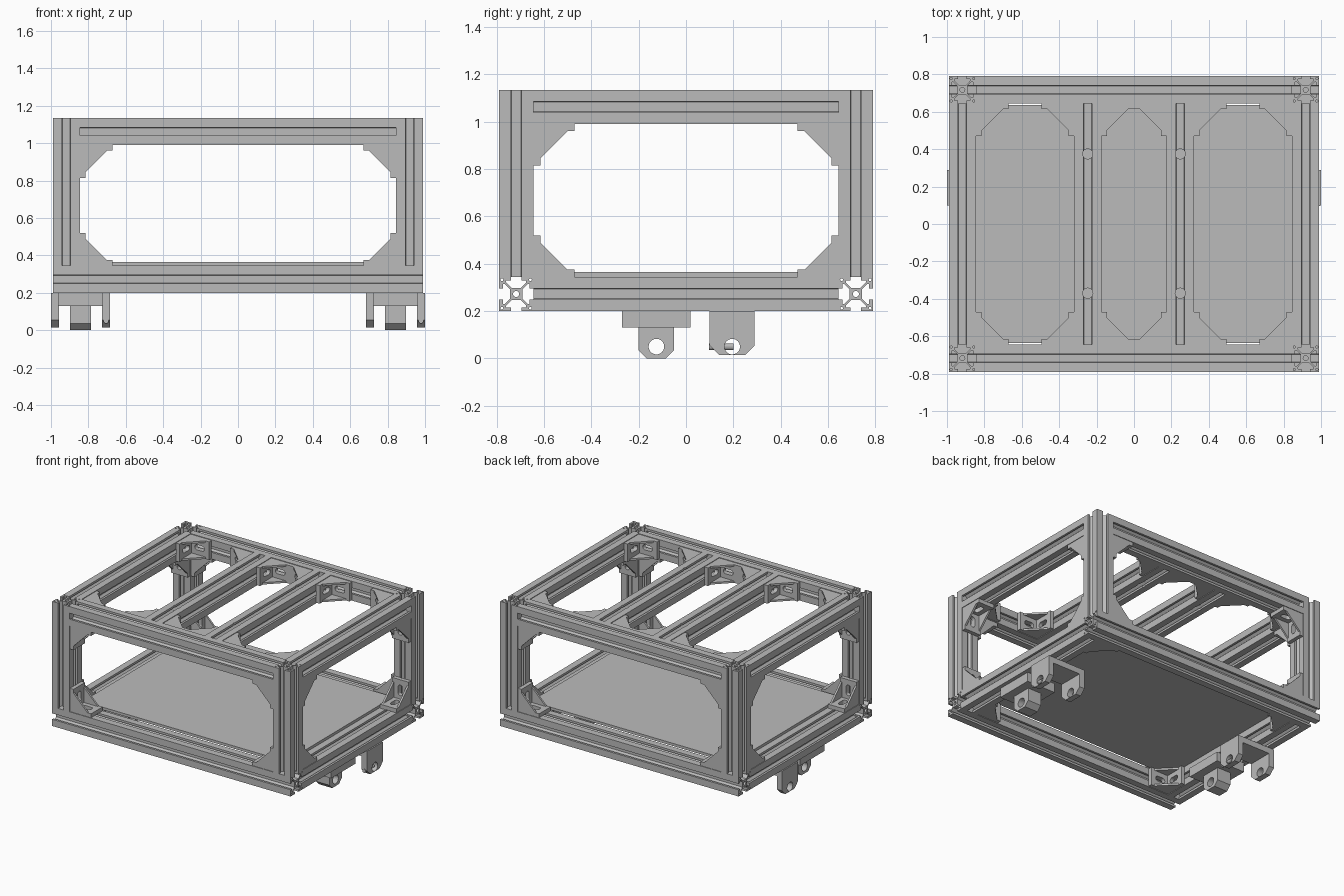
import bpy
import bmesh
from math import sin, cos, pi
from mathutils import Matrix, Vector

old = bpy.data.objects.get("Cube")
if old:
    bpy.data.objects.remove(old, do_unlink=True)

grey = bpy.data.materials.new("aluminium_grey")
grey.use_nodes = True
colour = (0.5, 0.5, 0.5, 1)
grey.diffuse_color = colour
grey.node_tree.nodes["Principled BSDF"].inputs["Base Color"].default_value = colour

X, Y, Z = Vector((1, 0, 0)), Vector((0, 1, 0)), Vector((0, 0, 1))


def frame(u, v, origin):
    """Matrix taking local x, y to u, v and local z to their cross product."""
    m = Matrix((u, v, u.cross(v))).transposed().to_4x4()
    m.translation = origin
    return m


def add_prism(bm, loops, depth, matrix=Matrix()):
    """Extrude an outline with holes, centred on its local z axis."""
    part = bmesh.new()
    for loop in loops:
        vs = [part.verts.new((a, b, -depth / 2)) for a, b in loop]
        for i, v in enumerate(vs):
            part.edges.new((v, vs[i - 1]))
    bmesh.ops.triangle_fill(part, edges=part.edges[:], use_beauty=True, normal=Z)
    ext = bmesh.ops.extrude_face_region(part, geom=part.faces[:])["geom"]
    top = [g for g in ext if isinstance(g, bmesh.types.BMVert)]
    bmesh.ops.translate(part, verts=top, vec=Z * depth)
    bmesh.ops.recalc_face_normals(part, faces=part.faces[:])
    part.transform(matrix)
    temp = bpy.data.meshes.new("temp")
    part.to_mesh(temp)
    part.free()
    bm.from_mesh(temp)
    bpy.data.meshes.remove(temp)


def to_mesh(bm, name):
    me = bpy.data.meshes.new(name)
    bm.to_mesh(me)
    bm.free()
    me.materials.append(grey)
    return me


def place(name, me, matrix=Matrix()):
    ob = bpy.data.objects.new(name, me)
    ob.matrix_world = matrix
    bpy.context.collection.objects.link(ob)
    return ob


def prism(name, loops, depth, matrix):
    bm = bmesh.new()
    add_prism(bm, loops, depth)
    return place(name, to_mesh(bm, name), matrix)


def circle(cx, cy, r, n=24):
    return [(cx + r * cos(2 * pi * i / n), cy + r * sin(2 * pi * i / n)) for i in range(n)]


def rect(x0, x1, y0, y1):
    return [(x0, y0), (x1, y0), (x1, y1), (x0, y1)]


def slot(cx, cy, length, r):
    pts = circle(cx, cy, r, 16)
    return [(x + (length if x > cx + 1e-5 else -length) / 2, y) for x, y in pts]


# Slotted rail section: one side repeated four times
H = 0.0725
half = [(-H, H), (-0.0225, H), (-0.0225, H - 0.016), (-0.042, H - 0.016),
        (-0.042, H - 0.024), (-0.02, 0.026)]
side = half + [(-x, y) for x, y in reversed(half[1:])]
outline = []
for k in range(4):
    c, s = round(cos(k * pi / 2)), round(sin(k * pi / 2))
    outline += [(x * c + y * s, y * c - x * s) for x, y in side]
section = [outline, circle(0, 0, 0.013, 16)]
section += [circle(sx * 0.06, sy * 0.06, 0.006, 8) for sx in (-1, 1) for sy in (-1, 1)]

OX, OY = 0.9175, 0.7175            # rail centre lines
IX, IY = OX - H, OY - H            # inner opening
LOW, HIGH = 0.2725, 1.0625
FLOOR, CEIL = LOW + H, HIGH - H

for s, where in ((-1, "front"), (1, "back")):
    prism("bottom_rail_" + where, section, 1.98, frame(Y, Z, (0, s * OY, LOW)))
    prism("top_rail_" + where, section, 2 * IX, frame(Y, Z, (0, s * OY, HIGH)))
    for t, hand in ((-1, "right"), (1, "left")):
        prism(f"post_{where}_{hand}", section, HIGH + H - FLOOR,
              frame(X, Y, (t * OX, s * OY, (FLOOR + HIGH + H) / 2)))

for t, hand in ((-1, "right"), (1, "left")):
    prism("bottom_side_rail_" + hand, section, 2 * IY, frame(Z, X, (t * OX, 0, LOW)))
    prism("top_side_rail_" + hand, section, 2 * IY, frame(Z, X, (t * OX, 0, HIGH)))

# Middle rails with drilled access holes
MID = 0.2475
for t, hand in ((-1, "right"), (1, "left")):
    rail = prism("middle_rail_" + hand, section, 2 * IY, frame(Z, X, (t * MID, 0, HIGH)))
    bm = bmesh.new()
    for y in (-0.37, 0.375):
        add_prism(bm, [circle(t * MID, y, 0.027)], 0.3, Matrix.Translation((0, 0, HIGH)))
    cutter = place("hole_cutter_" + hand, to_mesh(bm, "hole_cutter"))
    cutter.hide_render = True
    cutter.hide_viewport = True
    cut = rail.modifiers.new("holes", "BOOLEAN")
    cut.operation = "DIFFERENCE"
    cut.solver = "EXACT"
    cut.object = cutter

# Corner bracket: two slotted flanges and two gussets
L, T, W = 0.175, 0.03, 0.136
bm = bmesh.new()
flange = [rect(0, L, -W / 2, W / 2), slot(0.095, 0, 0.04, 0.02)]
add_prism(bm, flange, T, frame(X, -Z, (0, T / 2, 0)))
add_prism(bm, flange, T, frame(Y, Z, (T / 2, 0, 0)))
gusset = [(0, 0), (0.145, 0), (0.145, T), (T, 0.145), (0, 0.145)]
for s in (-1, 1):
    add_prism(bm, [gusset], 0.014, Matrix.Translation((0, 0, s * (W / 2 - 0.007))))
bracket = to_mesh(bm, "corner_bracket")

for s in (-1, 1):
    for t in (-1, 1):
        for z, d in ((FLOOR, 1), (CEIL, -1)):
            place("upright_bracket", bracket, frame(-t * X, d * Z, (t * IX, s * OY, z)))
            place("side_bracket", bracket, frame(-s * Y, d * Z, (t * OX, s * IY, z)))
        place("bottom_bracket", bracket, frame(-t * X, -s * Y, (t * IX, s * IY, LOW)))
        for x, d in ((IX, -1), (MID + H, 1), (MID - H, -1)):
            place("top_bracket", bracket, frame(t * d * X, -s * Y, (t * x, s * IY, HIGH)))

# Floor panel
prism("floor_panel", [rect(-IX, IX, -0.635, 0.635)], 0.02, frame(X, Y, (0, 0, FLOOR + 0.01)))


def lug(y0, y1, z0, z1, c, hole_y):
    """Side outline of a lug with clipped lower corners and a pin hole."""
    return [[(y0, z1), (y0, z0 + c), (y0 + c, z0), (y1 - c, z0), (y1, z0 + c), (y1, z1)],
            circle(hole_y, 0.05, 0.033)]


# Mounts below the side rails: a single lug and a forked clevis
for t, hand in ((-1, "right"), (1, "left")):
    cx = t * 0.842
    prism("lug_base_" + hand, [rect(-0.27, 0.02, 0.13, 0.2)], 0.24, frame(Y, Z, (cx, 0, 0)))
    prism("lug_" + hand, lug(-0.2, -0.05, 0, 0.13, 0.035, -0.125), 0.112,
          frame(Y, Z, (cx, 0, 0)))
    prism("clevis_base_" + hand, [rect(0.1, 0.29, 0.155, 0.2)], 0.23,
          frame(Y, Z, (cx, 0, 0)))
    for e in (-1, 1):
        prism("clevis_leg_" + hand, lug(0.1, 0.29, 0.015, 0.2, 0.04, 0.195), 0.043,
              frame(Y, Z, (cx + e * 0.1365, 0, 0)))
    prism("set_screw_" + hand, [circle(0, 0, 0.014, 12)], 0.105,
          frame(Z, X, (cx + 0.1365, 0.149, 0.05)))
